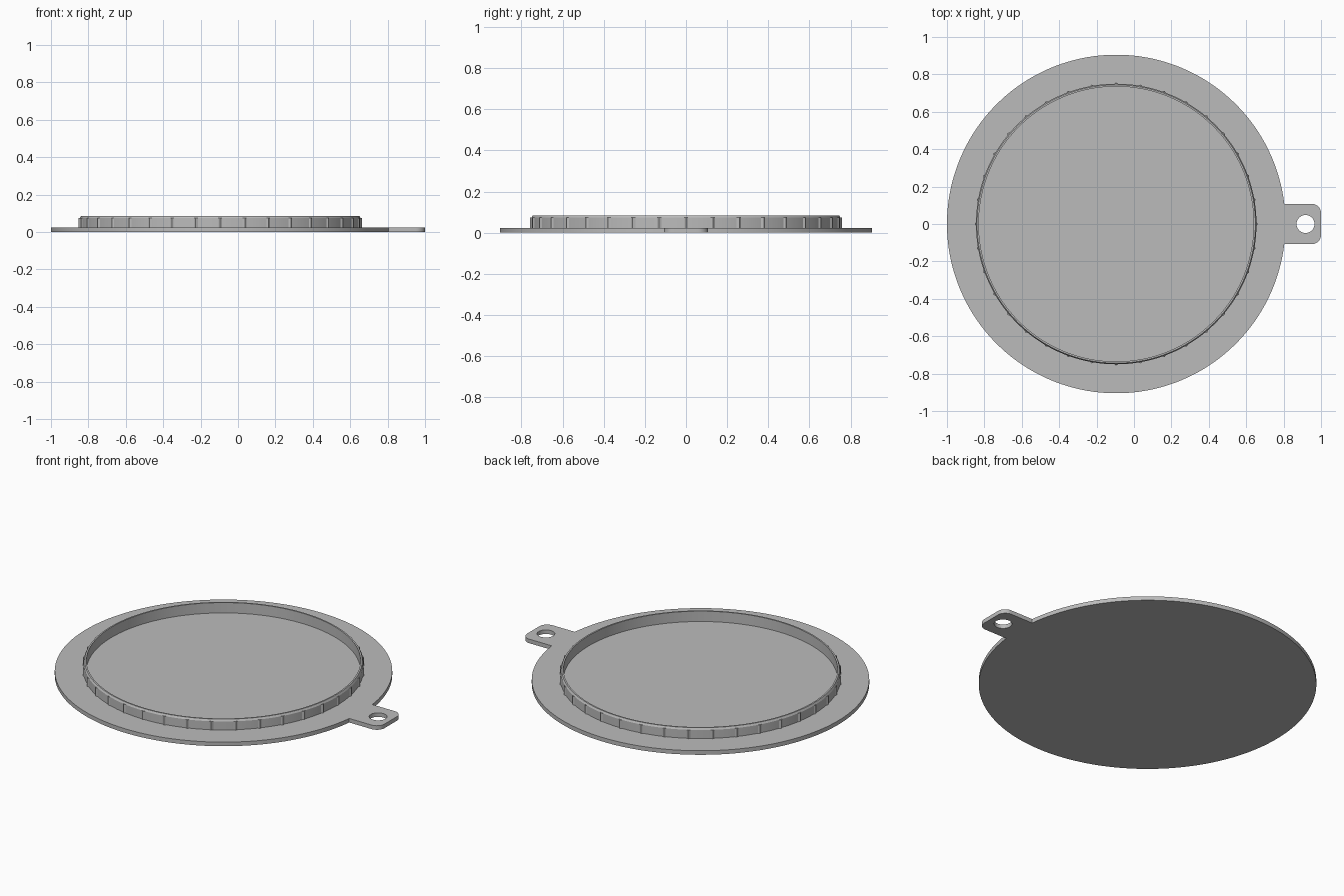
import bpy, bmesh
from math import sin, cos, pi, asin, radians, sqrt

CX = -0.095          # centre of the disc
DISC_R = 0.905
THICK = 0.024
RIM_TOP = 0.085

if "Cube" in bpy.data.objects:
    bpy.data.objects.remove(bpy.data.objects["Cube"], do_unlink=True)

grey = bpy.data.materials.new("light grey")
grey.use_nodes = True
colour = (0.5, 0.5, 0.5, 1)
grey.diffuse_color = colour
grey.node_tree.nodes["Principled BSDF"].inputs["Base Color"].default_value = colour


def arc(cx, cy, r, a0, a1, n):
    """Points along an arc, both ends included."""
    return [(cx + r * cos(a0 + (a1 - a0) * i / n),
             cy + r * sin(a0 + (a1 - a0) * i / n)) for i in range(n + 1)]


def activate(obj):
    bpy.ops.object.select_all(action='DESELECT')
    obj.select_set(True)
    bpy.context.view_layer.objects.active = obj


def finish(name, bm):
    bmesh.ops.recalc_face_normals(bm, faces=bm.faces)
    mesh = bpy.data.meshes.new(name)
    bm.to_mesh(mesh)
    bm.free()
    obj = bpy.data.objects.new(name, mesh)
    bpy.context.collection.objects.link(obj)
    mesh.materials.append(grey)
    activate(obj)
    bpy.ops.object.shade_smooth_by_angle(angle=radians(20))
    return obj


# Flat disc with a rounded tab and a hole in it, from a filled outline
half, corner = 0.108, 0.05
join = asin(half / DISC_R)
outline = arc(CX, 0, DISC_R, join, 2 * pi - join, 160)
outline += arc(1 - corner, -half + corner, corner, -pi / 2, 0, 8)
outline += arc(1 - corner, half - corner, corner, 0, pi / 2, 8)
hole = arc(0.917, 0, 0.048, 0, 2 * pi, 32)[:-1]

curve = bpy.data.curves.new("disc_with_tab", 'CURVE')
curve.dimensions = '2D'
curve.fill_mode = 'BOTH'
curve.extrude = THICK / 2
for points in (outline, hole):
    spline = curve.splines.new('POLY')
    spline.points.add(len(points) - 1)
    for p, (x, y) in zip(spline.points, points):
        p.co = (x, y, 0, 1)
    spline.use_cyclic_u = True
disc = bpy.data.objects.new("disc_with_tab", curve)
bpy.context.collection.objects.link(disc)
disc.location.z = THICK / 2
curve.materials.append(grey)
activate(disc)
bpy.ops.object.convert(target='MESH')
disc = bpy.context.object
bm = bmesh.new()
bm.from_mesh(disc.data)
bmesh.ops.remove_doubles(bm, verts=bm.verts, dist=1e-5)
bmesh.ops.recalc_face_normals(bm, faces=bm.faces)
bm.to_mesh(disc.data)
bm.free()
bpy.ops.object.shade_smooth_by_angle(angle=radians(20))

# Raised rim: turned profile with a chamfered outer top edge
BASE = THICK - 0.004
SEGS = 144
profile = [(0.735, BASE), (0.735, RIM_TOP), (0.744, RIM_TOP),
           (0.75, 0.074), (0.75, BASE)]
bm = bmesh.new()
rings = [[bm.verts.new((CX + r * cos(2 * pi * i / SEGS), r * sin(2 * pi * i / SEGS), z))
          for r, z in profile] for i in range(SEGS)]
for i in range(SEGS):
    a, b = rings[i], rings[(i + 1) % SEGS]
    for j in range(len(profile)):
        k = (j + 1) % len(profile)
        bm.faces.new((a[j], b[j], b[k], a[k]))
finish("raised_rim", bm)

# Grip ribs: small wedges every ten degrees around the rim
bm = bmesh.new()
RIBS = 36
for n in range(RIBS):
    t = 2 * pi * n / RIBS
    section = [(0.747, t - 0.02), (0.757, t), (0.747, t + 0.02)]
    low, high = [[bm.verts.new((CX + r * cos(a), r * sin(a), z)) for r, a in section]
                 for z in (BASE, 0.074)]
    bm.faces.new(low)
    bm.faces.new(high)
    for i in range(3):
        k = (i + 1) % 3
        bm.faces.new((low[i], low[k], high[k], high[i]))
finish("grip_ribs", bm)
